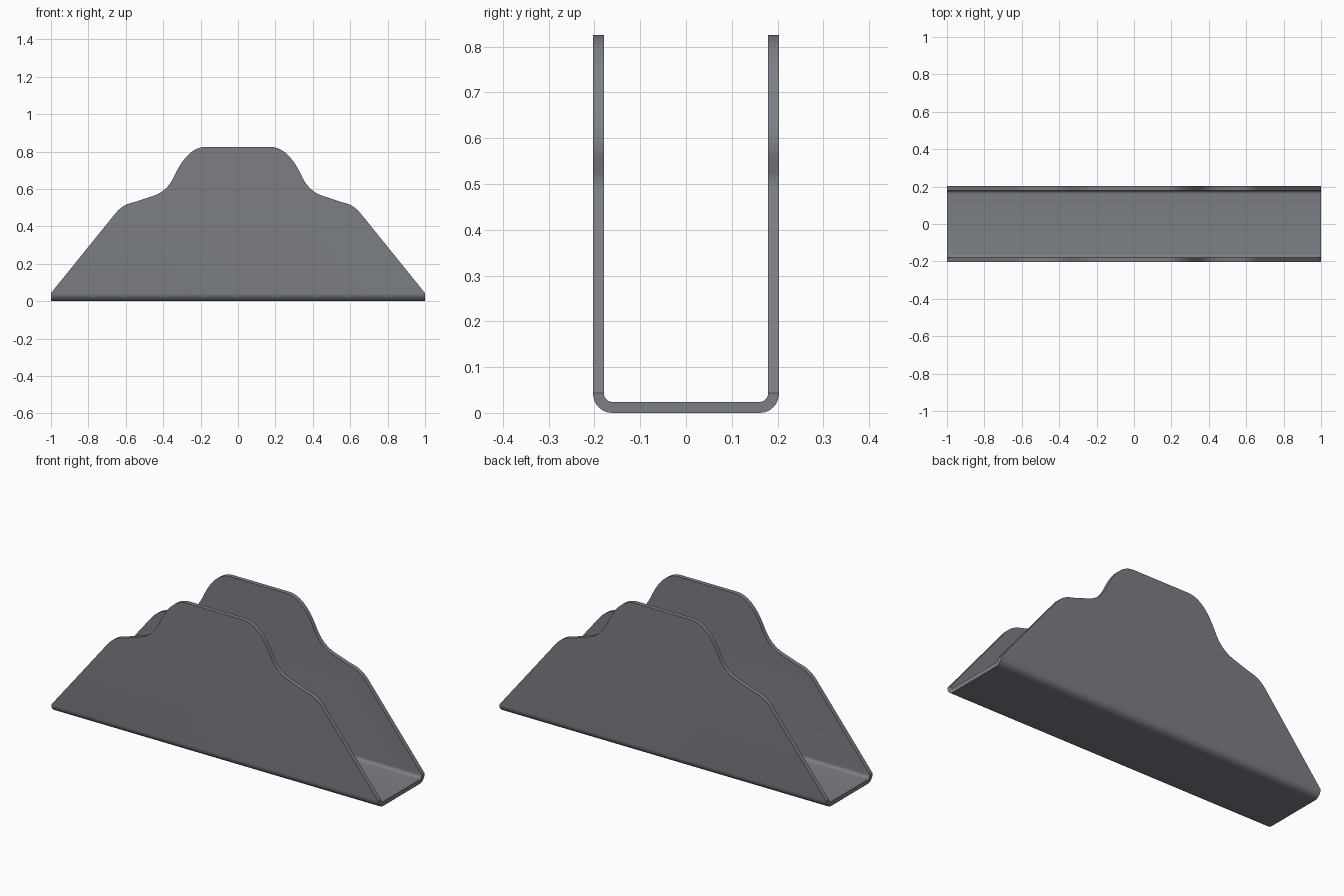
import bpy, bmesh, math
from mathutils import Vector

if "Cube" in bpy.data.objects:
    bpy.data.objects.remove(bpy.data.objects["Cube"])

HALF_W, THICK, BEND = 0.203, 0.024, 0.042


def prism(name, pts, to3d, depth):
    """Extrude a closed 2D outline along a vector."""
    bm = bmesh.new()
    face = bm.faces.new([bm.verts.new(to3d(a, b)) for a, b in pts])
    ext = bmesh.ops.extrude_face_region(bm, geom=[face])
    moved = [v for v in ext["geom"] if isinstance(v, bmesh.types.BMVert)]
    bmesh.ops.translate(bm, verts=moved, vec=depth)
    bmesh.ops.recalc_face_normals(bm, faces=bm.faces[:])
    mesh = bpy.data.meshes.new(name)
    bm.to_mesh(mesh)
    bm.free()
    obj = bpy.data.objects.new(name, mesh)
    bpy.context.collection.objects.link(obj)
    return obj


def curve(p0, p1, p2, n=12):
    """Quadratic curve rounding the corner p1."""
    p0, p1, p2 = Vector(p0), Vector(p1), Vector(p2)
    return [tuple(p0 * (1 - t) ** 2 + p1 * 2 * t * (1 - t) + p2 * t * t)
            for t in (i / n for i in range(n + 1))]


def bend(r, n=8):
    """Lower right bend of the folded sheet."""
    c = (HALF_W - BEND, BEND)
    return [(c[0] + r * math.sin(a), c[1] - r * math.cos(a))
            for a in (math.pi / 2 * i / n for i in range(n + 1))]


# Folded sheet: U section run along x
outer = bend(BEND) + [(HALF_W, 0.9)]
inner = [(HALF_W - THICK, 0.9)] + bend(BEND - THICK)[::-1]
right = outer + inner
section = right + [(-y, z) for y, z in reversed(right)]
bracket = prism("folded_bracket", section, lambda y, z: (-1, y, z), (2, 0, 0))

# Side plate silhouette: sloped ends, shoulders and raised centre tab
half = [(1.0, -0.1), (1.0, 0.043)]
half += curve((0.655, 0.47), (0.615, 0.519), (0.555, 0.529))
half += curve((0.455, 0.562), (0.382, 0.586), (0.345, 0.66))
half += curve((0.33, 0.69), (0.2625, 0.825), (0.17, 0.825), 16)
outline = half + [(-x, z) for x, z in reversed(half)]
cutter = prism("silhouette_cutter", outline, lambda x, z: (x, -0.5, z), (0, 1, 0))
# Widen the cutter so the base ends stay untouched
cutter.scale.x = 1.00001
cutter.hide_render = True

mod = bracket.modifiers.new("trim", "BOOLEAN")
mod.operation = "INTERSECT"
mod.solver = "EXACT"
mod.object = cutter
bpy.context.view_layer.objects.active = bracket
bracket.select_set(True)
bpy.ops.object.modifier_apply(modifier=mod.name)
bpy.data.objects.remove(cutter)
bpy.ops.object.shade_smooth_by_angle(angle=math.radians(30))

# Dark blue-grey metal
metal = bpy.data.materials.new("dark_metal")
metal.diffuse_color = (0.2, 0.21, 0.235, 1)
metal.use_nodes = True
metal.node_tree.nodes["Principled BSDF"].inputs["Base Color"].default_value = metal.diffuse_color
bracket.data.materials.clear()
bracket.data.materials.append(metal)
